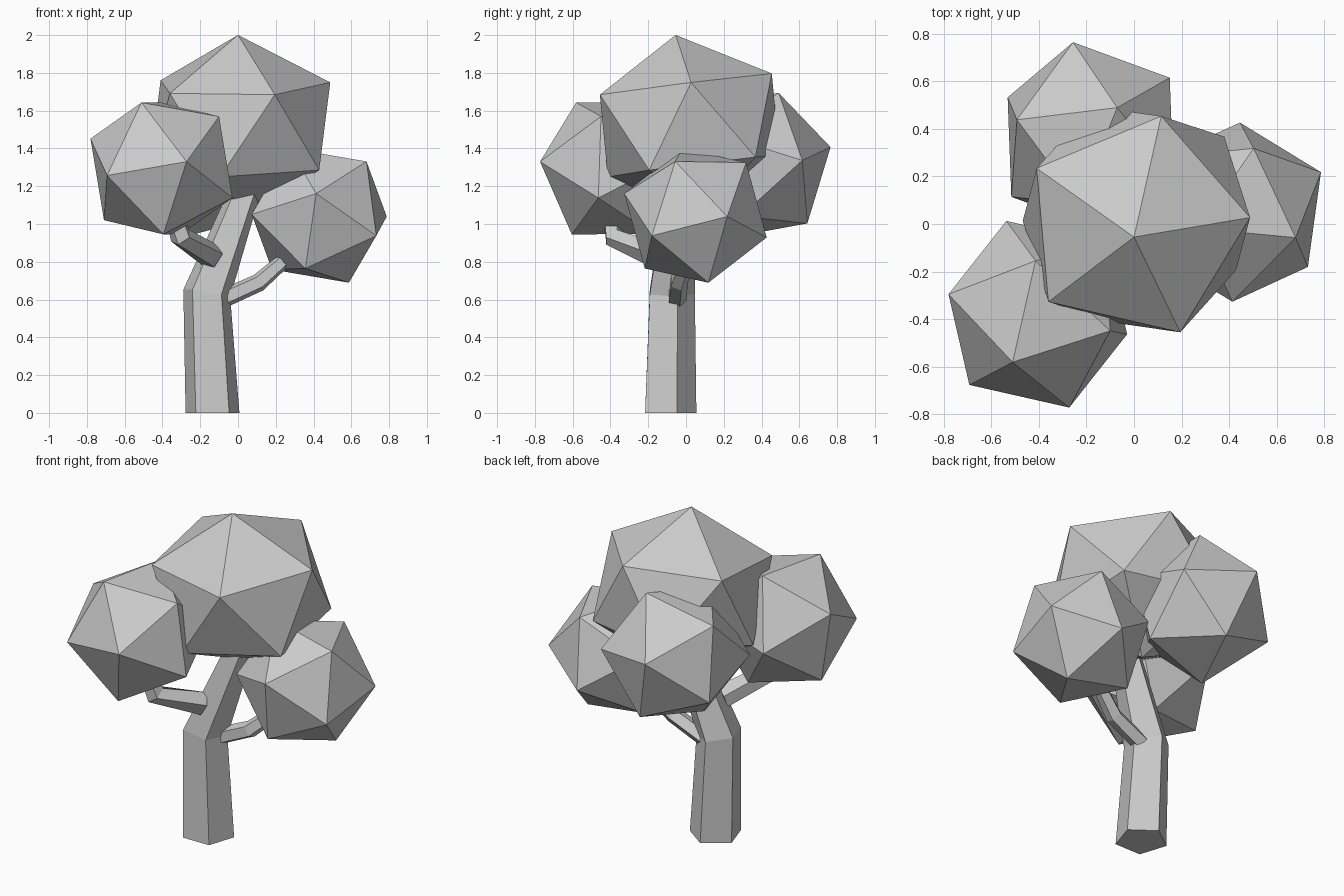
import bpy, bmesh, math
from mathutils import Vector, Matrix

if "Cube" in bpy.data.objects:
    bpy.data.objects.remove(bpy.data.objects["Cube"])


def finish(name, bm):
    bmesh.ops.recalc_face_normals(bm, faces=bm.faces)
    me = bpy.data.meshes.new(name)
    bm.to_mesh(me)
    bm.free()
    ob = bpy.data.objects.new(name, me)
    bpy.context.collection.objects.link(ob)
    return ob


def frame(a, b):
    """Rotation whose z axis is a and whose x axis leans towards b."""
    z = Vector(a).normalized()
    x = (Vector(b) - z * z.dot(Vector(b))).normalized()
    return Matrix((x, z.cross(x), z)).transposed()


def leaf_clump(name, centre, radius, pole, neighbour, squash=1.0):
    """Icosahedron turned so that one corner and its neighbour face given directions."""
    bm = bmesh.new()
    bmesh.ops.create_icosphere(bm, subdivisions=1, radius=1)
    top = max(bm.verts, key=lambda v: v.co.z).co.copy()
    near = next(v.co.copy() for v in bm.verts if 0.3 < v.co.dot(top) < 0.6)
    rot = frame(pole, neighbour) @ frame(top, near).transposed()
    for v in bm.verts:
        p = rot @ v.co.normalized() * radius
        v.co = Vector(centre) + Vector((p.x, p.y, p.z * squash))
    return finish(name, bm)


def limb(name, path, sides=5):
    """Five-sided tapering tube through (x, y, z, radius) points."""
    pts = [Vector(p[:3]) for p in path]
    bm = bmesh.new()
    rings = []
    for i, p in enumerate(pts):
        t = Vector()
        if i > 0:
            t += (p - pts[i - 1]).normalized()
        if i < len(pts) - 1:
            t += (pts[i + 1] - p).normalized()
        m = frame(t, (0, 1, 0))
        ring = []
        for k in range(sides):
            a = math.tau * k / sides
            co = p + m @ Vector((math.cos(a), math.sin(a), 0)) * path[i][3]
            if abs(co.z) < 0.02:
                co.z = 0
            ring.append(bm.verts.new(co))
        rings.append(ring)
    for r, s in zip(rings, rings[1:]):
        for k in range(sides):
            n = (k + 1) % sides
            bm.faces.new((r[k], r[n], s[n], s[k]))
    bm.faces.new(rings[0])
    bm.faces.new(rings[-1])
    return finish(name, bm)


# Trunk and branches
limb("trunk", [(-.135, -.095, 0, .15), (-.165, -.085, .635, .132), (.085, -.03, 1.3, .075)])
limb("right_branch", [(-.09, -.05, .60, .052), (.11, -.04, .69, .05), (.35, .03, .90, .035)])
limb("left_branch", [(-.14, -.15, .83, .07), (-.30, -.38, .93, .06), (-.36, -.40, 1.12, .05)])

# Foliage
leaf_clump("crown_foliage", (.01, .02, 1.523), .542, (-.01, -.075, .537), (.48, .01, .234), .89)
leaf_clump("left_foliage", (-.405, -.38, 1.295), .416, (-.105, -.20, .345), (.305, -.07, .275))
leaf_clump("right_foliage", (.43, .05, 1.045), .395, (.245, -.105, .28), (-.02, -.385, .115))
leaf_clump("back_foliage", (-.183, .365, 1.312), .418, (.112, .125, .383), (.332, .25, .028))
